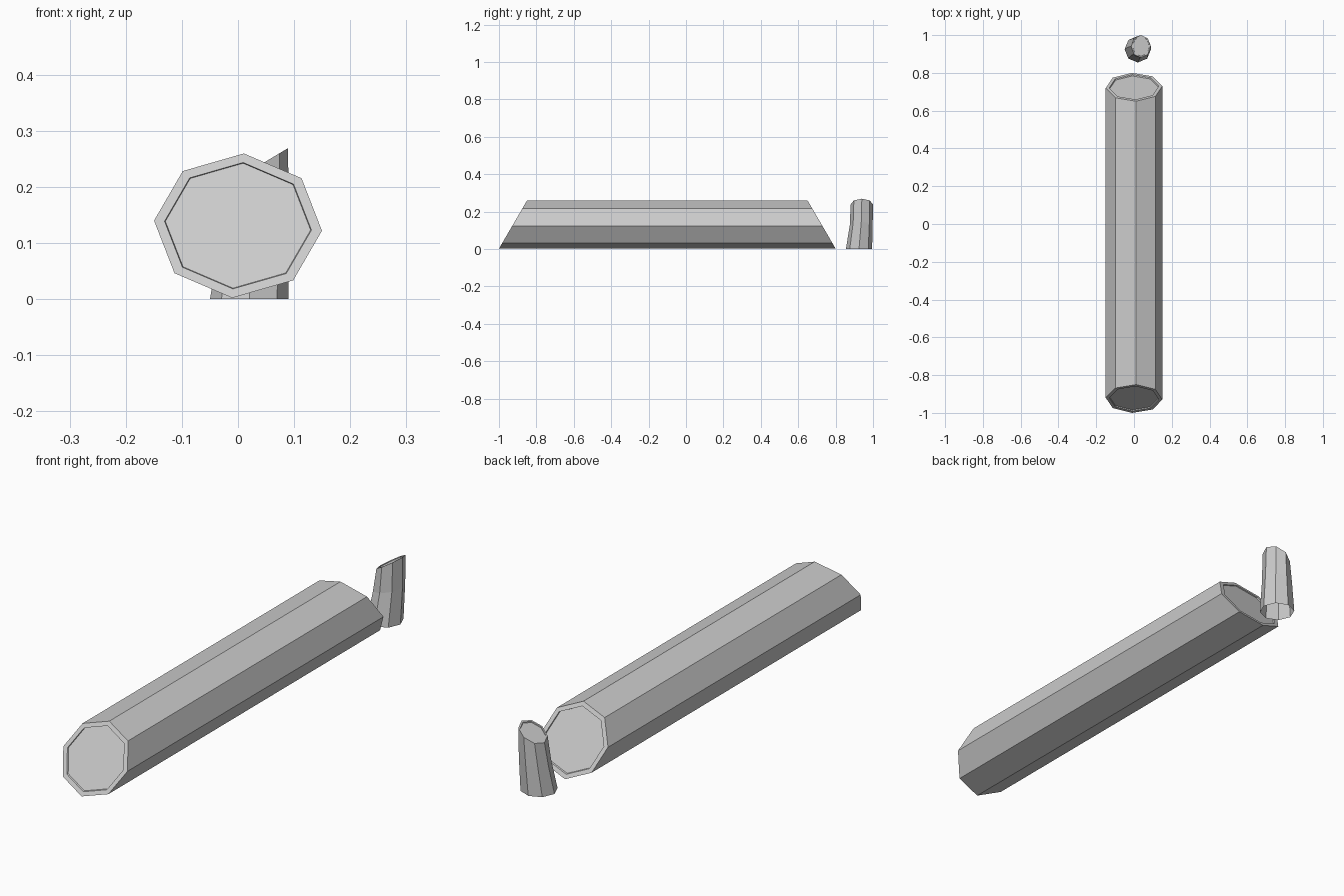
import bpy, bmesh
from math import sin, cos, radians

if "Cube" in bpy.data.objects:
    bpy.data.objects.remove(bpy.data.objects["Cube"])


def loft(name, rings, cap_start=True, cap_end=True):
    """Skin a sequence of equal-sized rings into one flat-shaded object."""
    bm = bmesh.new()
    rows = [[bm.verts.new(p) for p in ring] for ring in rings]
    for a, b in zip(rows, rows[1:]):
        n = len(a)
        for i in range(n):
            bm.faces.new((a[i], a[(i + 1) % n], b[(i + 1) % n], b[i]))
    if cap_start:
        bm.faces.new(rows[0][::-1])
    if cap_end:
        bm.faces.new(rows[-1])
    bmesh.ops.recalc_face_normals(bm, faces=bm.faces)
    mesh = bpy.data.meshes.new(name)
    bm.to_mesh(mesh)
    bm.free()
    obj = bpy.data.objects.new(name, mesh)
    bpy.context.collection.objects.link(obj)
    return obj


SLOPE = 0.583  # both log ends are sawn at 30 degrees


def log_ring(y_mid, lean, scale=1.0):
    pts = []
    for i in range(8):
        a = radians(45 * i - 4)
        z = 0.129 * sin(a) * scale
        pts.append((0.15 * cos(a) * scale, y_mid + lean * SLOPE * z, 0.131 + z))
    return pts


def stub_ring(cx, cy, z, rx, ry, slope, scale=1.0):
    pts = []
    for i in range(8):
        a = radians(45 * i)
        x = rx * cos(a) * scale
        pts.append((cx + x, cy + ry * sin(a) * scale, z + slope * x))
    return pts


# Fallen log: rim and slightly recessed cut face at each end
loft("fallen_log", [
    log_ring(-0.919, 1, 0.865),
    log_ring(-0.925, 1, 0.875),
    log_ring(-0.925, 1),
    log_ring(0.725, -1),
    log_ring(0.725, -1, 0.875),
    log_ring(0.719, -1, 0.865),
])

# Tree stump: bent, tapering, open underneath, sawn at a slant
loft("stump", [
    stub_ring(0.02, 0.925, 0.0, 0.07, 0.07, 0.0),
    stub_ring(0.03, 0.937, 0.13, 0.061, 0.061, 0.25),
    stub_ring(0.037, 0.94, 0.238, 0.052, 0.06, 0.6),
    stub_ring(0.037, 0.94, 0.238, 0.052, 0.06, 0.6, 0.88),
    stub_ring(0.037, 0.94, 0.234, 0.052, 0.06, 0.6, 0.87),
], cap_start=False)
